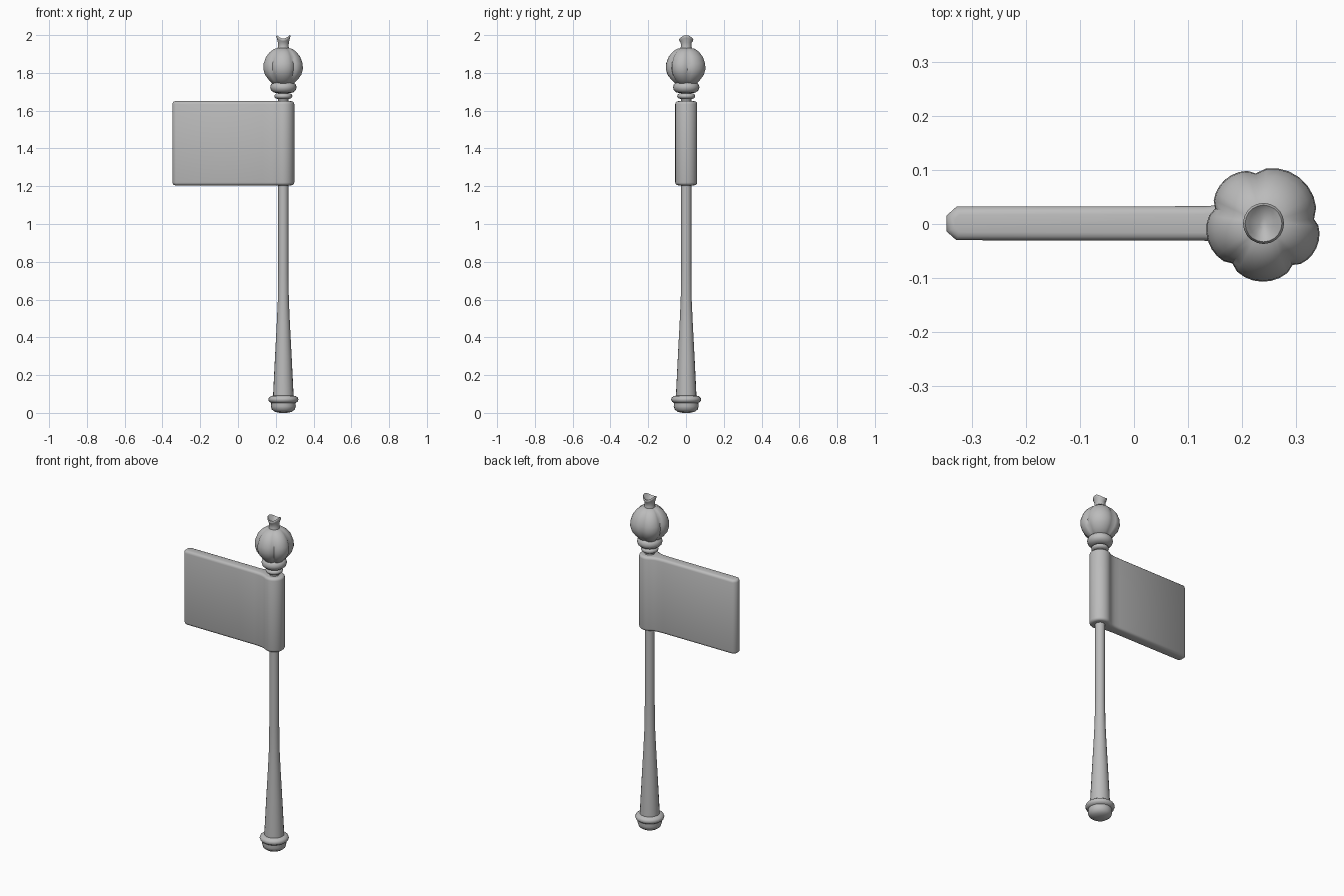
import bpy, bmesh
from math import sin, cos, pi, radians

cube = bpy.data.objects.get("Cube")
if cube:
    bpy.data.objects.remove(cube)

AXIS_X, AXIS_Y = 0.24, 0.001

grey = bpy.data.materials.new("mid grey")
grey.use_nodes = True
grey.diffuse_color = (0.5, 0.5, 0.5, 1)
grey.node_tree.nodes["Principled BSDF"].inputs["Base Color"].default_value = (0.5, 0.5, 0.5, 1)


def finish(name, bm, angle=45):
    bmesh.ops.recalc_face_normals(bm, faces=bm.faces)
    mesh = bpy.data.meshes.new(name)
    bm.to_mesh(mesh)
    bm.free()
    mesh.materials.append(grey)
    obj = bpy.data.objects.new(name, mesh)
    obj.location = (AXIS_X, AXIS_Y, 0)
    bpy.context.collection.objects.link(obj)
    bpy.ops.object.select_all(action="DESELECT")
    obj.select_set(True)
    bpy.context.view_layer.objects.active = obj
    bpy.ops.object.shade_smooth_by_angle(angle=radians(angle))
    return obj


def revolve(name, profile, angles, shape=lambda i, r, z: (r, z), angle=45):
    """Sweep (radius, height) pairs round the pole axis and cap both ends."""
    bm = bmesh.new()
    rings = []
    for r0, z0 in profile:
        ring = []
        for i, a in enumerate(angles):
            r, z = shape(i, r0, z0)
            ring.append(bm.verts.new((r * cos(a), r * sin(a), z)))
        rings.append(ring)
    n = len(angles)
    for low, high in zip(rings, rings[1:]):
        for i in range(n):
            j = (i + 1) % n
            bm.faces.new((low[i], low[j], high[j], high[i]))
    bm.faces.new(rings[0][::-1])
    bm.faces.new(rings[-1])
    return finish(name, bm, angle)


def ring_profile(radius, low, high, inner, steps=6):
    """Half-round bead between two heights."""
    mid, half = (low + high) / 2, (high - low) / 2
    return [(inner + (radius - inner) * cos(t), mid + half * sin(t))
            for t in (-pi / 2 + pi * k / steps for k in range(steps + 1))]


ROUND = [2 * pi * k / 20 for k in range(20)]

# Pole with flared lower end
revolve("pole", [(0.055, 0.07), (0.053, 0.12), (0.044, 0.30), (0.035, 0.47),
                 (0.029, 0.60), (0.027, 0.75), (0.027, 1.72)], ROUND)

# Foot cap and beads
revolve("foot_cap", [(0.02, 0.0), (0.045, 0.006), (0.061, 0.018),
                     (0.066, 0.035), (0.064, 0.065)], ROUND)
for name, bead in {"foot_ring": (0.08, 0.05, 0.092, 0.05),
                   "lower_collar": (0.048, 1.662, 1.692, 0.028),
                   "upper_collar": (0.07, 1.693, 1.755, 0.035)}.items():
    revolve(name, ring_profile(*bead), ROUND, angle=60)

# Lobed finial: creases at five uneven bearings
creases = [5, 99, 163, 232, 305]
STEPS = 8
lobe_angles, swell = [], []
for k, start in enumerate(creases):
    end = creases[k + 1] if k < 4 else creases[0] + 360
    for s in range(STEPS):
        t = s / STEPS
        lobe_angles.append(radians(start + (end - start) * t))
        swell.append(0.87 + 0.13 * sin(pi * t) ** 0.6)

revolve("finial", [(0.035, 1.735), (0.06, 1.745), (0.08, 1.765), (0.099, 1.79),
                   (0.108, 1.82), (0.106, 1.85), (0.093, 1.885), (0.073, 1.91),
                   (0.05, 1.927), (0.026, 1.932)],
       lobe_angles, lambda i, r, z: (r * swell[i], z), angle=42)


# Stem with a saddle-shaped rim and hollow top
def saddle(i, r, z):
    drop = 0.018 * sin(ROUND[i]) ** 2 if z > 1.97 and r > 0.02 else 0
    return r, z - drop


revolve("stem", [(0.034, 1.915), (0.028, 1.94), (0.029, 1.96), (0.035, 1.985),
                 (0.038, 1.995), (0.034, 2.0), (0.027, 1.993), (0.008, 1.968)],
       ROUND, saddle, angle=60)

# Flag and pole sleeve as one rounded slab from a plan outline
arc = [(0.058 * cos(a), 0.058 * sin(a)) for a in (radians(13 * k) for k in range(11))]
side = arc + [(-0.058, 0.037), (-0.078, 0.034), (-0.11, 0.032),
              (-0.569, 0.031), (-0.587, 0.015)]
outline = side + [(x, -y) for x, y in reversed(side[1:])]
bm = bmesh.new()
base = bm.faces.new([bm.verts.new((x, y, 1.205)) for x, y in outline])
sweep = bmesh.ops.extrude_face_region(bm, geom=[base])
top = [v for v in sweep["geom"] if isinstance(v, bmesh.types.BMVert)]
bmesh.ops.translate(bm, verts=top, vec=(0, 0, 0.445))
# Keep the lower cap when the extrusion removed it
if not any(f.calc_center_median().z < 1.21 for f in bm.faces):
    bmesh.ops.holes_fill(bm, edges=[e for e in bm.edges if e.is_boundary])
bmesh.ops.recalc_face_normals(bm, faces=bm.faces)
rims = [e for e in bm.edges if abs(e.verts[0].co.z - e.verts[1].co.z) < 0.001]
bmesh.ops.bevel(bm, geom=rims, offset=0.015, segments=3, profile=0.5, affect="EDGES")
finish("flag_with_sleeve", bm, 50)
